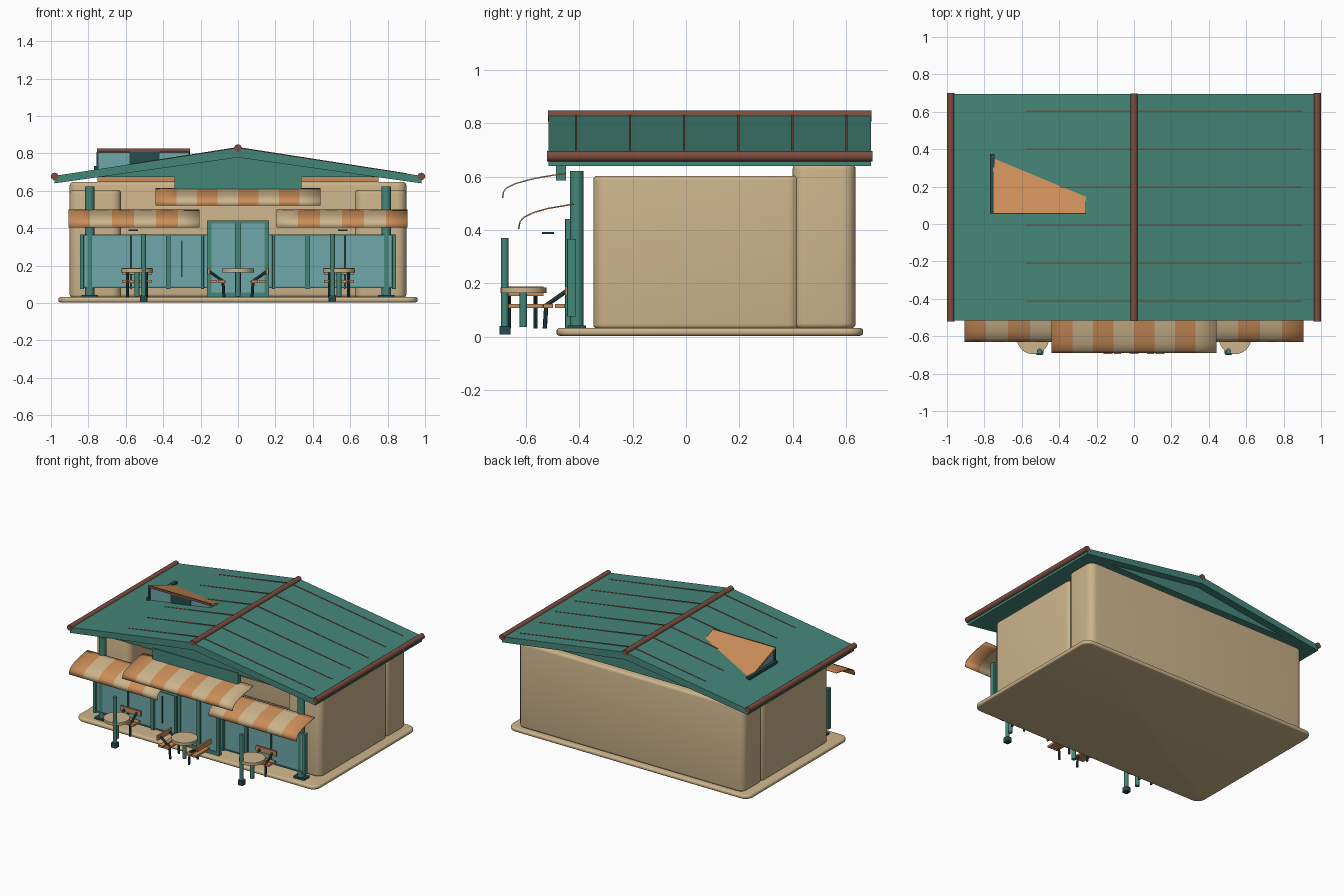
import bpy
import bmesh
import math
from mathutils import Vector

if "Cube" in bpy.data.objects:
    bpy.data.objects.remove(bpy.data.objects["Cube"], do_unlink=True)


def material(name, rgb):
    m = bpy.data.materials.new(name)
    m.use_nodes = True
    m.diffuse_color = (*rgb, 1)
    m.node_tree.nodes["Principled BSDF"].inputs["Base Color"].default_value = (*rgb, 1)
    return m


TAN = material("sand plaster", (0.61, 0.46, 0.26))
GREEN = material("teal paint", (0.06, 0.24, 0.19))
GLASS = material("blue glass", (0.16, 0.39, 0.41))
ORANGE = material("orange wood", (0.60, 0.27, 0.10))
BROWN = material("red brown trim", (0.20, 0.075, 0.05))
DARK = material("dark teal metal", (0.02, 0.07, 0.08))


def finish(name, bm, *mats, smooth=False):
    bmesh.ops.recalc_face_normals(bm, faces=bm.faces)
    me = bpy.data.meshes.new(name)
    bm.to_mesh(me)
    bm.free()
    ob = bpy.data.objects.new(name, me)
    bpy.context.scene.collection.objects.link(ob)
    for m in mats:
        me.materials.append(m)
    if smooth:
        bpy.ops.object.select_all(action='DESELECT')
        ob.select_set(True)
        bpy.context.view_layer.objects.active = ob
        bpy.ops.object.shade_smooth_by_angle(angle=math.radians(35))
    return ob


def box(name, x, y, z, mat, corner=0, edge=0):
    """Box from three (low, high) ranges; corner rounds the upright edges."""
    bm = bmesh.new()
    bmesh.ops.create_cube(bm, size=1)
    for v in bm.verts:
        v.co = [r[0] if c < 0 else r[1] for c, r in zip(v.co, (x, y, z))]
    if corner:
        up = [e for e in bm.edges if abs(e.verts[0].co.z - e.verts[1].co.z) > 1e-4]
        bmesh.ops.bevel(bm, geom=up, offset=corner, segments=6, profile=0.5, affect='EDGES')
    if edge:
        rim = [e for e in bm.edges if abs(e.verts[0].co.z - e.verts[1].co.z) < 1e-4
               and len({round(f.normal.z) for f in e.link_faces}) > 1]
        bmesh.ops.bevel(bm, geom=rim, offset=edge, segments=4, profile=0.5, affect='EDGES')
    return finish(name, bm, mat, smooth=bool(corner or edge))


def rod(name, a, b, radius, mat, sides=16):
    a, b = Vector(a), Vector(b)
    bm = bmesh.new()
    bmesh.ops.create_cone(bm, cap_ends=True, segments=sides, radius1=radius,
                          radius2=radius, depth=(b - a).length)
    bm.transform((b - a).to_track_quat('Z', 'Y').to_matrix().to_4x4())
    bmesh.ops.translate(bm, verts=bm.verts, vec=(a + b) / 2)
    return finish(name, bm, mat, smooth=True)


def prism(name, outline, low, high, mat, axis='y'):
    """Extrude an (x, z) outline along y, or a (y, z) outline along x."""
    bm = bmesh.new()
    place = (lambda p, t: (p[0], t, p[1])) if axis == 'y' else (lambda p, t: (t, p[0], p[1]))
    face = bm.faces.new([bm.verts.new(place(p, low)) for p in outline])
    out = bmesh.ops.extrude_face_region(bm, geom=[face])
    vec = Vector(place((0, 0), high - low))
    bmesh.ops.translate(bm, verts=[v for v in out["geom"] if isinstance(v, bmesh.types.BMVert)], vec=vec)
    return finish(name, bm, mat)


def awning(name, x0, x1, stripes, profile, first):
    """Curved striped cloth sheet following a (y, z) profile."""
    bm = bmesh.new()
    rows = [[bm.verts.new((x0 + (x1 - x0) * i / stripes, y, z)) for y, z in profile]
            for i in range(stripes + 1)]
    for i in range(stripes):
        for j in range(len(profile) - 1):
            f = bm.faces.new((rows[i][j], rows[i + 1][j], rows[i + 1][j + 1], rows[i][j + 1]))
            f.material_index = (i + first) % 2
    ob = finish(name, bm, ORANGE, TAN, smooth=True)
    mod = ob.modifiers.new("cloth thickness", 'SOLIDIFY')
    mod.thickness = 0.005
    return ob


# Ground slab and walls
box("base_slab", (-0.96, 0.96), (-0.486, 0.665), (0.003, 0.032), TAN, 0.06, 0.012)
box("back_block", (-0.9, 0.9), (0.4, 0.637), (0.03, 0.648), TAN, 0.05, 0.02)
for side, s in (("left", 1), ("right", -1)):
    box(side + "_wing", sorted((s * 0.625, s * 0.9)), (-0.348, 0.43), (0.03, 0.603), TAN, 0.05, 0.015)

# Gable roof
RIDGE, EAVE, SLOPE = 0.83, 0.68, 0.153
prism("roof", [(0, RIDGE), (0.98, EAVE), (0.98, 0.64), (0, 0.778), (-0.98, 0.64), (-0.98, EAVE)],
      -0.516, 0.695, GREEN)
prism("gable_infill", [(0, 0.785), (0.75, 0.675), (-0.75, 0.675)], -0.48, 0.64, GREEN)
box("ceiling_board", (-0.75, 0.75), (-0.44, 0.41), (0.646, 0.676), ORANGE)
box("front_beam", (-0.34, 0.34), (-0.487, -0.45), (0.585, 0.69), GREEN)
rod("ridge_roll", (0, -0.518, 0.828), (0, 0.697, 0.828), 0.02, BROWN)
for s in (1, -1):
    rod("eave_roll", (s * 0.98, -0.521, 0.677), (s * 0.98, 0.7, 0.677), 0.02, BROWN)
    reach = 0.9 if s > 0 else 0.58
    for i in range(6):
        y = -0.413 + i * 0.203
        top, low = RIDGE + 0.004, RIDGE - SLOPE * reach
        prism("roof_seam", [(0, top), (s * reach, low + 0.002), (s * reach, low - 0.01), (0, top - 0.02)],
              y - 0.004, y + 0.004, BROWN)

# Shed dormer whose lid sinks into the roof slope
prism("dormer_body", [(0.066, 0.68), (0.066, 0.808), (0.36, 0.70), (0.36, 0.68)], -0.748, -0.263, GLASS, 'x')
prism("dormer_lid", [(0.058, 0.823), (0.37, 0.708), (0.37, 0.693), (0.058, 0.808)], -0.754, -0.257, ORANGE, 'x')
box("dormer_lid_trim", (-0.754, -0.257), (0.054, 0.06), (0.808, 0.825), BROWN)
box("dormer_shutter", (-0.58, -0.42), (0.06, 0.066), (0.70, 0.808), DARK)
box("dormer_post", (-0.757, -0.745), (0.058, 0.07), (0.69, 0.808), DARK)
box("dormer_sill", (-0.77, -0.745), (0.055, 0.375), (0.69, 0.733), DARK)

# Glass front with its frame
box("front_glass", (-0.84, 0.84), (-0.431, -0.421), (0.085, 0.36), GLASS)
for z in (0.08, 0.358):
    box("glass_rail", (-0.845, 0.845), (-0.438, -0.414), (z, z + 0.008), GREEN)
for s in (1, -1):
    for x, w in ((0.835, 0.011), (0.57, 0.004), (0.373, 0.013), (0.19, 0.008)):
        box("glass_mullion", (s * x - w, s * x + w), (-0.446, -0.412), (0.075, 0.367), GREEN, 0.003)
    box("door_glass", sorted((s * 0.014, s * 0.15)), (-0.444, -0.434), (0.05, 0.43), GLASS)
    box("door_side", sorted((s * 0.143, s * 0.165)), (-0.452, -0.426), (0.03, 0.442), GREEN)
    # Roof posts and small shelf lamps
    rod("roof_post", (s * 0.793, -0.41, 0.03), (s * 0.793, -0.41, 0.622), 0.025, GREEN)
    box("post_foot", (s * 0.793 - 0.045, s * 0.793 + 0.045), (-0.445, -0.375), (0.03, 0.042), DARK, 0.01)
    box("hanging_lamp", (s * 0.56 - 0.025, s * 0.56 + 0.025), (-0.54, -0.495), (0.385, 0.392), DARK)
box("door_top", (-0.165, 0.165), (-0.452, -0.426), (0.426, 0.442), GREEN)
box("door_bottom", (-0.165, 0.165), (-0.45, -0.426), (0.03, 0.055), GREEN)
box("door_centre", (-0.015, 0.015), (-0.454, -0.426), (0.03, 0.442), GREEN)
box("glass_handle", (-0.305, -0.298), (-0.438, -0.43), (0.14, 0.335), DARK)

# Awnings
UPPER = [(-0.45, 0.615), (-0.487, 0.61), (-0.57, 0.596), (-0.64, 0.577), (-0.675, 0.56), (-0.687, 0.545), (-0.691, 0.521)]
LOWER = [(-0.42, 0.50), (-0.45, 0.495), (-0.52, 0.483), (-0.57, 0.469), (-0.61, 0.45), (-0.625, 0.433), (-0.631, 0.404)]
awning("centre_awning", -0.44, 0.44, 8, UPPER, 0)
awning("right_awning", -0.907, -0.205, 6, LOWER, 0)
awning("left_awning", 0.205, 0.907, 6, LOWER, 1)


# Round tables, seats and poles
def table(x):
    rod("table_top", (x, -0.61, 0.164), (x, -0.61, 0.184), 0.086, TAN, 32)
    rod("table_leg", (x, -0.61, 0.035), (x, -0.61, 0.165), 0.014, GREEN)


def seat(x, y, face):
    """Small bench at (x, y); face points from its back towards the table."""
    f = Vector((*face, 0))
    side = Vector((-f.y, f.x, 0))
    centre = Vector((x, y, 0))

    def board(name, lo, hi, half, z):
        p = [centre + f * a + side * b for a in (lo, hi) for b in (-half, half)]
        box(name, (min(v.x for v in p), max(v.x for v in p)),
            (min(v.y for v in p), max(v.y for v in p)), z, ORANGE)

    for lo in (-0.04, 0.004):
        board("seat_slat", lo, lo + 0.036, 0.08, (0.108, 0.122))
    board("seat_back", -0.052, -0.04, 0.08, (0.152, 0.188))
    for b in (-0.05, 0.05):
        p = centre + side * b
        up = Vector((0, 0, 1))
        rod("seat_leg", p + f * 0.035 + up * 0.03, p + f * 0.03 + up * 0.11, 0.008, DARK, 8)
        rod("seat_brace", p + f * 0.04 + up * 0.11, p - f * 0.045 + up * 0.17, 0.008, DARK, 8)


table(0)
for s in (1, -1):
    seat(s * 0.11, -0.615, (-s, 0))
    table(s * 0.54)
    seat(s * 0.54, -0.495, (0, -1))
    rod("front_pole", (s * 0.505, -0.68, 0.03), (s * 0.505, -0.68, 0.37), 0.014, GREEN)
    box("pole_foot", (s * 0.505 - 0.02, s * 0.505 + 0.02), (-0.70, -0.658), (0.007, 0.04), DARK, 0.008)
